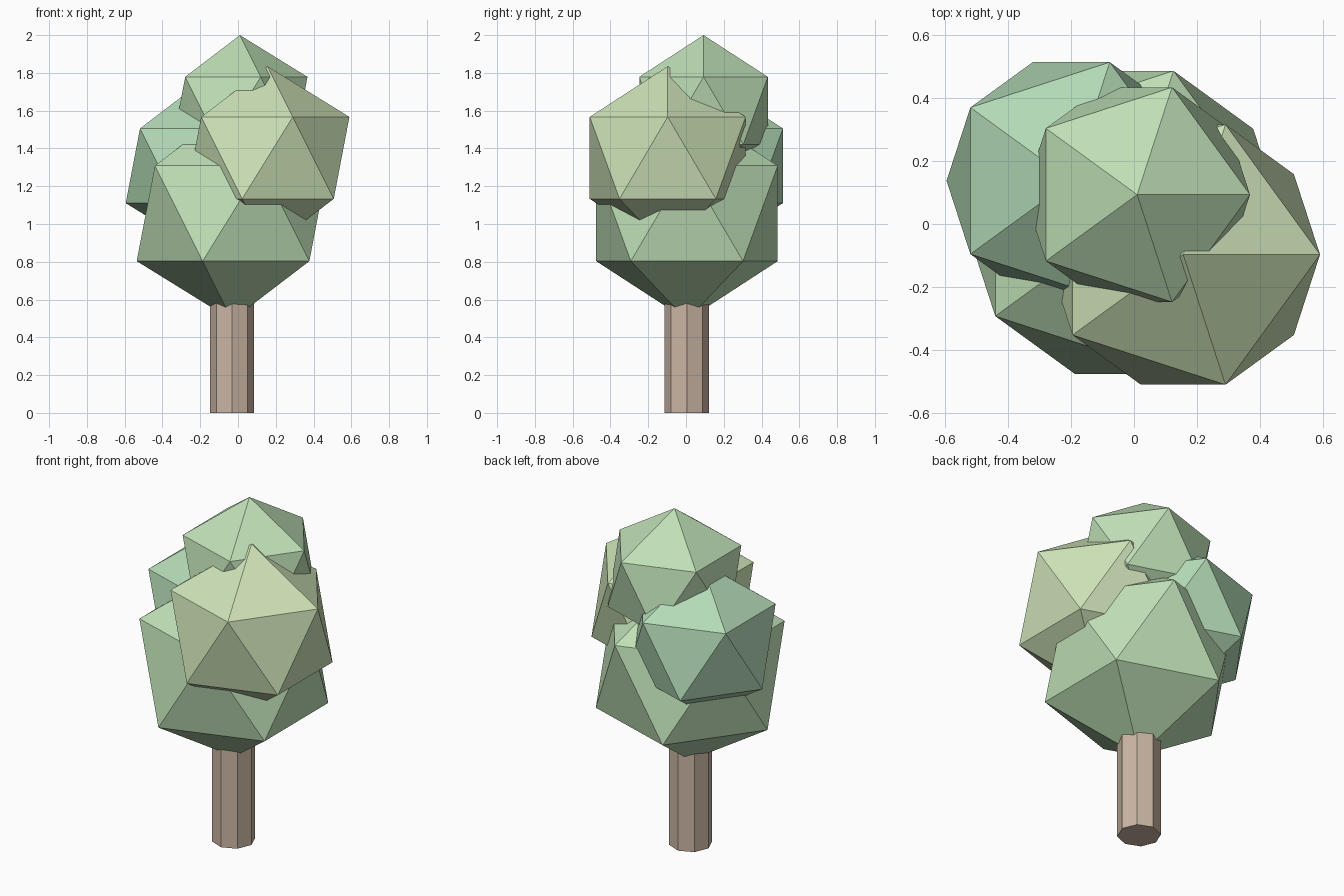
import bpy

if "Cube" in bpy.data.objects:
    bpy.data.objects.remove(bpy.data.objects["Cube"])


def paint(obj, name, rgb):
    mat = bpy.data.materials.new(name)
    mat.diffuse_color = (*rgb, 1)
    mat.use_nodes = True
    mat.node_tree.nodes["Principled BSDF"].inputs["Base Color"].default_value = mat.diffuse_color
    obj.data.materials.append(mat)


def leaf_clump(name, radius, centre, rgb):
    bpy.ops.mesh.primitive_ico_sphere_add(subdivisions=1, radius=radius, location=centre)
    obj = bpy.context.object
    obj.name = name
    paint(obj, name + "_green", rgb)


# Trunk: octagonal post reaching into the foliage
TRUNK_HEIGHT = 0.75
bpy.ops.mesh.primitive_cylinder_add(vertices=8, radius=0.1175, depth=TRUNK_HEIGHT,
                                    location=(-0.032, 0.004, TRUNK_HEIGHT / 2))
trunk = bpy.context.object
trunk.name = "trunk"
paint(trunk, "bark_brown", (0.60, 0.47, 0.37))

# Foliage: four overlapping low-poly clumps
leaf_clump("foliage_lower", 0.565, (-0.031, 0.005, 1.056), (0.52, 0.74, 0.47))
leaf_clump("foliage_left", 0.442, (-0.199, 0.137, 1.308), (0.45, 0.70, 0.47))
leaf_clump("foliage_right", 0.485, (0.156, -0.097, 1.350), (0.62, 0.77, 0.48))
leaf_clump("foliage_top", 0.400, (0.010, 0.093, 1.600), (0.52, 0.74, 0.47))
